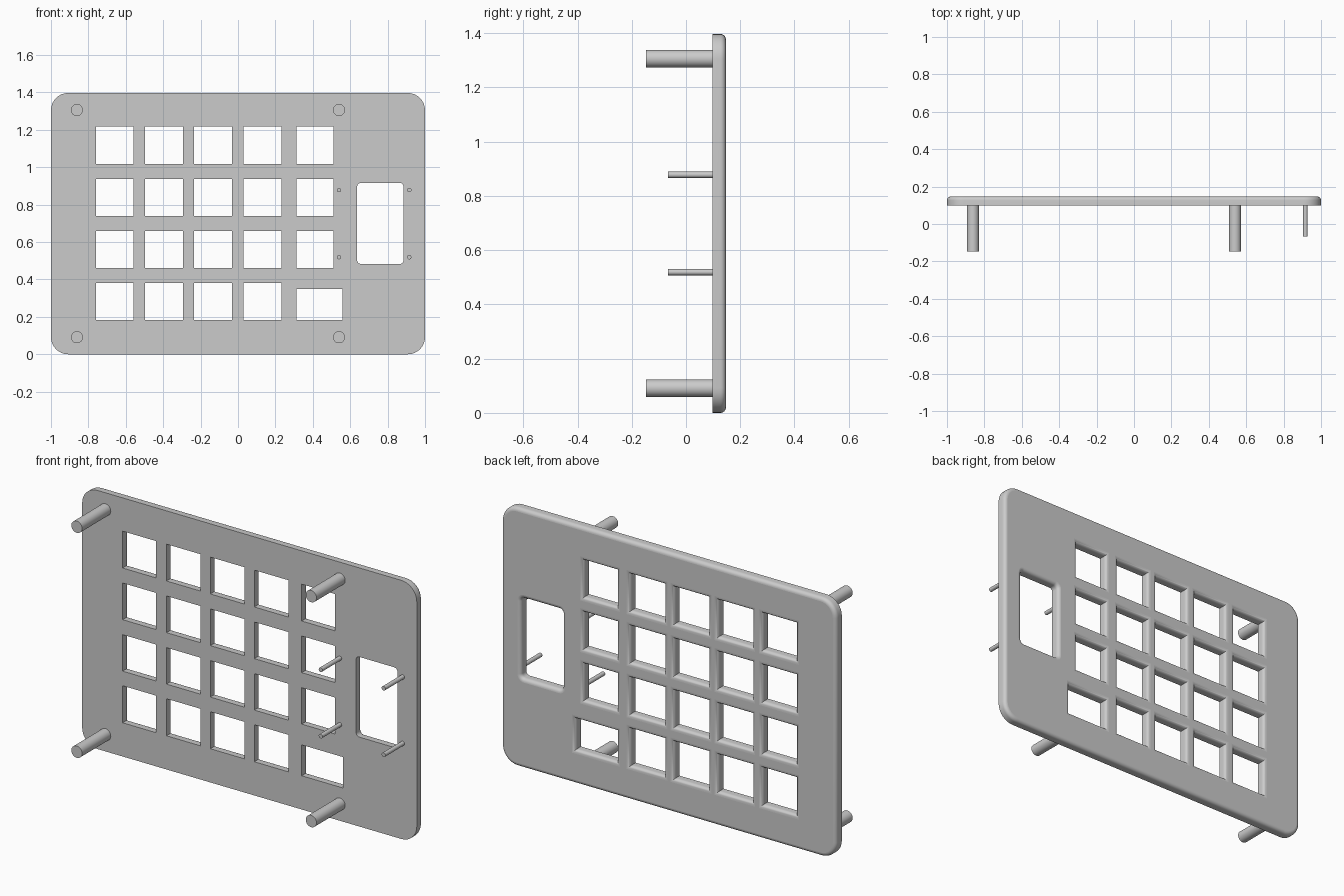
import bpy, bmesh, math

if "Cube" in bpy.data.objects:
    bpy.data.objects.remove(bpy.data.objects["Cube"])

grey = bpy.data.materials.new("plain grey")
grey.diffuse_color = (0.6, 0.6, 0.6, 1)
grey.use_nodes = True
grey.node_tree.nodes["Principled BSDF"].inputs["Base Color"].default_value = grey.diffuse_color

FRONT, BACK, FILLET, STEPS = 0.098, 0.147, 0.02, 6


def outline(x0, x1, z0, z1, r, grow):
    """Rectangle outline, rounded if r > 0, grown outward by grow."""
    x0, x1, z0, z1 = x0 - grow, x1 + grow, z0 - grow, z1 + grow
    if r == 0:
        return [(x1, z1), (x0, z1), (x0, z0), (x1, z0)]
    r += grow
    pts = []
    for k, (cx, cz) in enumerate([(x1 - r, z1 - r), (x0 + r, z1 - r),
                                  (x0 + r, z0 + r), (x1 - r, z0 + r)]):
        for i in range(9):
            a = math.pi / 2 * (k + i / 8)
            pts.append((cx + r * math.cos(a), cz + r * math.sin(a)))
    return pts


def finish(bm, name):
    bmesh.ops.recalc_face_normals(bm, faces=bm.faces)
    for e in bm.edges:
        e.smooth = e.calc_face_angle(0) < math.radians(35)
    me = bpy.data.meshes.new(name)
    bm.to_mesh(me)
    bm.free()
    me.materials.append(grey)
    ob = bpy.data.objects.new(name, me)
    bpy.context.collection.objects.link(ob)
    return ob


# Outer rim, key openings and display window: (x0, x1, z0, z1, corner radius)
rims = [(-1, 1, 0, 1.397, 0.092), (0.637, 0.885, 0.483, 0.916, 0.02)]
columns = [(-0.758, -0.559), (-0.496, -0.293), (-0.234, -0.031),
           (0.029, 0.232), (0.312, 0.510)]
rows = [(0.182, 0.382), (0.461, 0.658), (0.739, 0.937), (1.018, 1.217)]
for c, (x0, x1) in enumerate(columns):
    for r, (z0, z1) in enumerate(rows):
        if c == 4 and r == 0:
            x1, z1 = 0.559, 0.349          # wide lower key
            rims.append((x0, x1, z0, z1, 0))
            x1 = columns[4][1]
        else:
            rims.append((x0, x1, z0, z1, 0))

# Face plate: side walls with a rounded back edge, then flat front and back
levels = [(FRONT, 0)]
for i in range(STEPS + 1):
    a = math.pi / 2 * i / STEPS
    levels.append((BACK - FILLET + FILLET * math.sin(a), FILLET * (1 - math.cos(a))))

bm = bmesh.new()
front_edges, back_edges = [], []
for n, rim in enumerate(rims):
    side = -1 if n == 0 else 1
    loops = [[bm.verts.new((x, y, z)) for x, z in outline(*rim, side * d)]
             for y, d in levels]
    count = len(loops[0])
    for a, b in zip(loops, loops[1:]):
        for i in range(count):
            j = (i + 1) % count
            bm.faces.new((a[i], a[j], b[j], b[i])).smooth = True
    for loop, store in ((loops[0], front_edges), (loops[-1], back_edges)):
        store += [bm.edges.get((loop[i], loop[(i + 1) % count])) for i in range(count)]
for edges, ny in ((front_edges, -1), (back_edges, 1)):
    bmesh.ops.triangle_fill(bm, edges=edges, use_beauty=True, normal=(0, ny, 0))
for f in bm.faces:
    if all(abs(v.co.y - f.verts[0].co.y) < 1e-6 for v in f.verts):
        f.smooth = False
finish(bm, "face_plate")


def peg(name, x, z, radius, tip):
    bm = bmesh.new()
    bmesh.ops.create_cone(bm, cap_ends=True, segments=32, radius1=radius,
                          radius2=radius, depth=FRONT + 0.002 - tip)
    for f in bm.faces:
        f.smooth = len(f.verts) == 4
    ob = finish(bm, name)
    ob.location = (x, (FRONT + 0.002 + tip) / 2, z)
    ob.rotation_euler.x = math.pi / 2


# Mounting posts at the corners and thin pins around the window
for x in (-0.861, 0.54):
    for z in (0.091, 1.306):
        peg("mounting_post", x, z, 0.032, -0.147)
for x in (0.54, 0.916):
    for z in (0.519, 0.878):
        peg("window_pin", x, z, 0.0115, -0.066)
